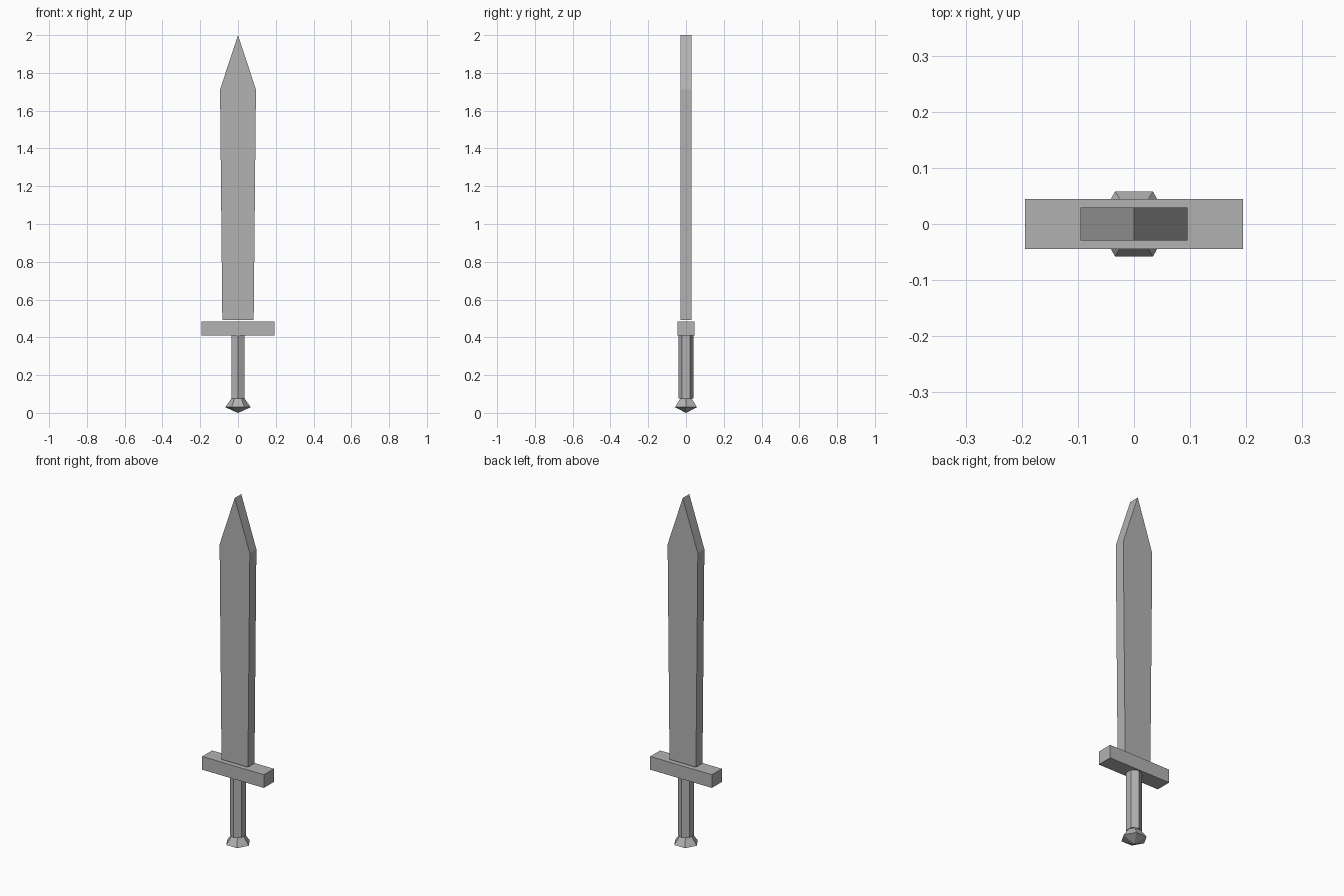
import bpy, math

cube = bpy.data.objects.get("Cube")
if cube:
    bpy.data.objects.remove(cube, do_unlink=True)

steel = bpy.data.materials.new("grey_steel")
steel.use_nodes = True
GREY = (0.45, 0.45, 0.45, 1)
steel.diffuse_color = GREY
steel.node_tree.nodes["Principled BSDF"].inputs["Base Color"].default_value = GREY


def make(name, verts, faces):
    mesh = bpy.data.meshes.new(name)
    mesh.from_pydata(verts, [], faces)
    mesh.materials.append(steel)
    obj = bpy.data.objects.new(name, mesh)
    bpy.context.collection.objects.link(obj)
    return obj


def slab(name, outline, depth):
    """Extrude an outline in x and z evenly to the front and back."""
    n = len(outline)
    verts = [(x, y, z) for y in (-depth, depth) for x, z in outline]
    sides = [(i, i + n, (i + 1) % n + n, (i + 1) % n) for i in range(n)]
    return make(name, verts, [tuple(range(n)), tuple(reversed(range(n, 2 * n)))] + sides)


def hex_stack(name, rings, turn=0.0):
    """Stack six-sided rings of (radius, z) from bottom to top, with end caps."""
    n = 6
    verts = [(r * math.cos(turn + math.tau * i / n), r * math.sin(turn + math.tau * i / n), z)
             for r, z in rings for i in range(n)]
    faces = [tuple(reversed(range(n))), tuple(range(len(verts) - n, len(verts)))]
    for k in range(0, len(verts) - n, n):
        faces += [(k + i, k + (i + 1) % n, k + n + (i + 1) % n, k + n + i) for i in range(n)]
    return make(name, verts, faces)


# Blade flares slightly toward the shoulders, then comes to a point
slab("blade", [(-0.083, 0.492), (0.083, 0.492), (0.095, 1.712), (0, 2), (-0.095, 1.712)], 0.0295)

# Crossguard
slab("crossguard", [(-0.194, 0.41), (0.194, 0.41), (0.194, 0.485), (-0.194, 0.485)], 0.0445)

# Grip with an edge facing the front
hex_stack("grip", [(0.041, 0.075), (0.041, 0.41)], math.pi / 6)

# Pommel with a shallow pointed underside
hex_stack("pommel", [(0.001, 0), (0.067, 0.03), (0.036, 0.075)])
